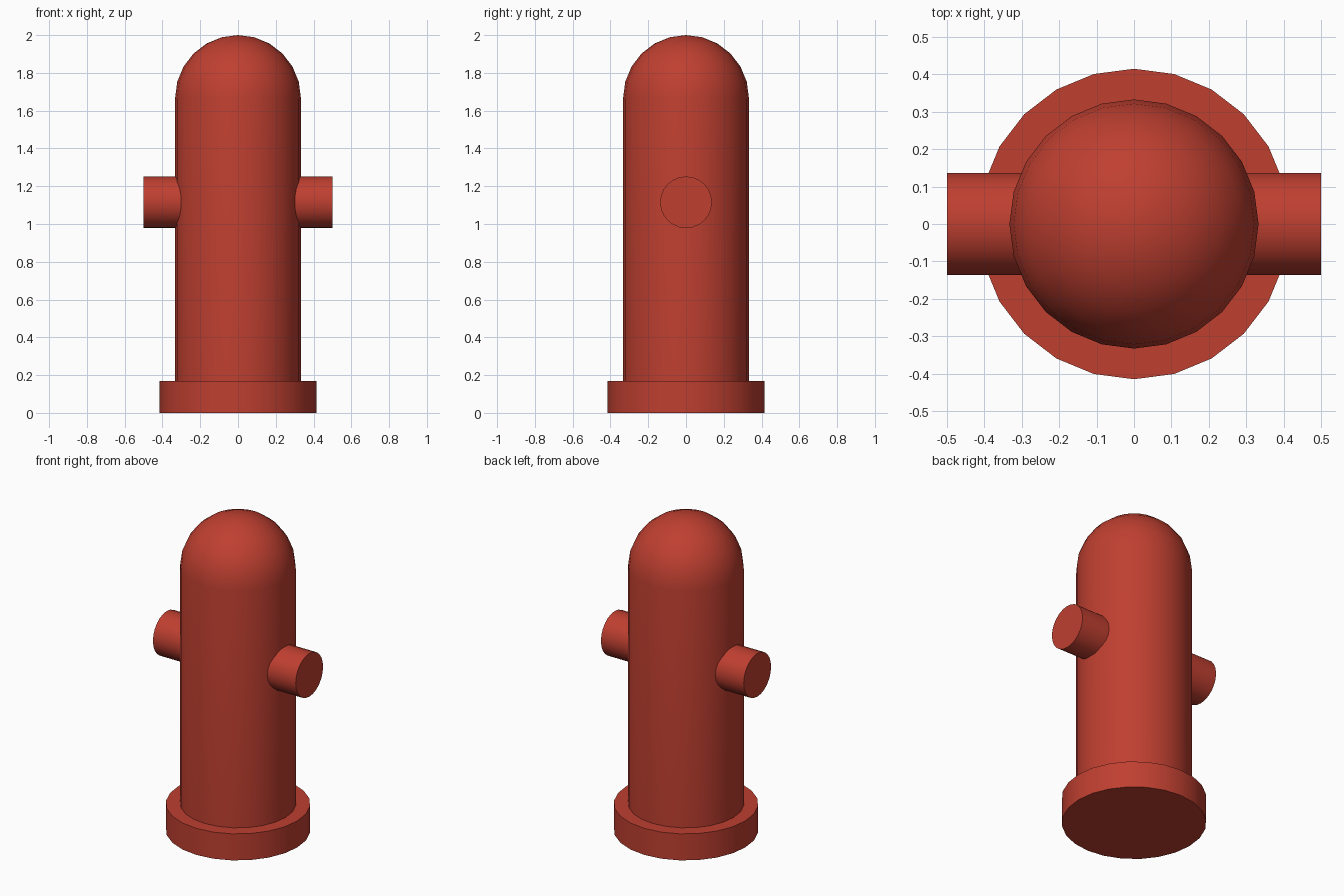
import bpy
import bmesh
from math import sin, cos, pi, radians
from mathutils import Matrix

SIDES = 24
BODY_R = 0.333
DOME_Z = 2 - BODY_R

if "Cube" in bpy.data.objects:
    bpy.data.objects.remove(bpy.data.objects["Cube"], do_unlink=True)

# Single red paint for every part
RED = (0.52, 0.05, 0.03, 1)
paint = bpy.data.materials.new("red_paint")
paint.use_nodes = True
paint.diffuse_color = RED
paint.node_tree.nodes["Principled BSDF"].inputs["Base Color"].default_value = RED


def finish(name, bm):
    bmesh.ops.recalc_face_normals(bm, faces=bm.faces)
    mesh = bpy.data.meshes.new(name)
    bm.to_mesh(mesh)
    bm.free()
    mesh.materials.append(paint)
    obj = bpy.data.objects.new(name, mesh)
    bpy.context.collection.objects.link(obj)
    bpy.ops.object.select_all(action='DESELECT')
    obj.select_set(True)
    bpy.context.view_layer.objects.active = obj
    bpy.ops.object.shade_smooth_by_angle(angle=radians(30))
    return obj


def lathe(name, profile):
    """Revolve (radius, z) points around the vertical axis."""
    bm = bmesh.new()
    verts = [bm.verts.new((0, r, z)) for r, z in profile]
    edges = [bm.edges.new(pair) for pair in zip(verts, verts[1:])]
    bmesh.ops.spin(bm, geom=verts + edges, axis=(0, 0, 1), cent=(0, 0, 0),
                   angle=2 * pi, steps=SIDES, use_duplicate=False)
    bmesh.ops.remove_doubles(bm, verts=bm.verts, dist=0.0001)
    return finish(name, bm)


# Foot flange
lathe("base_flange", [(0, 0), (0.415, 0), (0.415, 0.168), (0, 0.168)])

# Barrel with its round cap
rings = SIDES // 4
dome = [(BODY_R * cos(a), DOME_Z + BODY_R * sin(a))
        for a in (i * pi / 2 / rings for i in range(rings + 1))]
lathe("barrel", [(0, 0.1), (BODY_R, 0.1)] + dome)

# Side outlets
for name, side in (("left_outlet", 1), ("right_outlet", -1)):
    bm = bmesh.new()
    place = Matrix.Translation((side * 0.35, 0, 1.115)) @ Matrix.Rotation(pi / 2, 4, 'Y')
    bmesh.ops.create_cone(bm, cap_ends=True, segments=SIDES, radius1=0.137,
                          radius2=0.137, depth=0.3, matrix=place)
    finish(name, bm)
